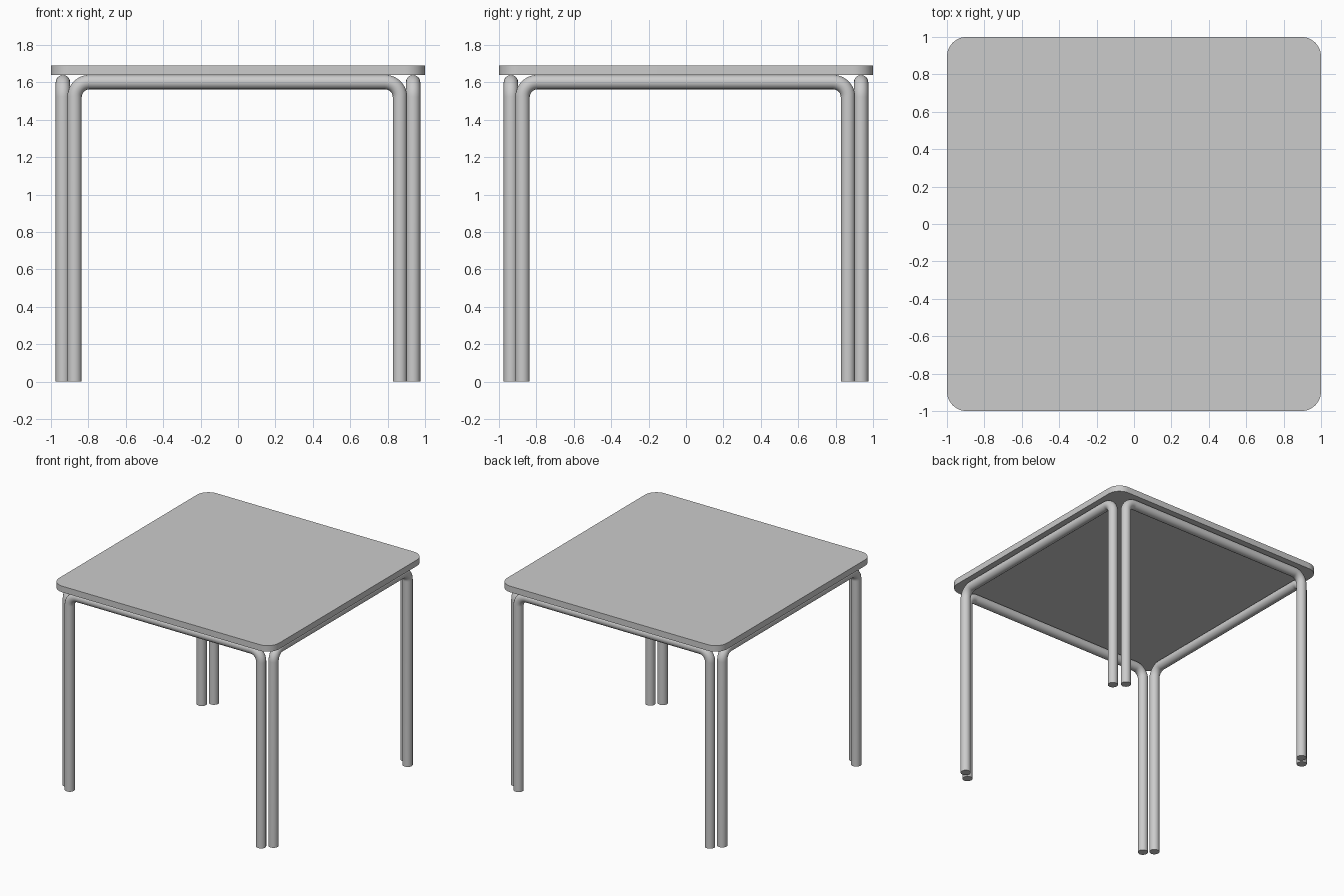
import bpy, bmesh
from math import cos, sin, pi, radians

if "Cube" in bpy.data.objects:
    bpy.data.objects.remove(bpy.data.objects["Cube"])

TOP_Z0, TOP_Z1, CORNER = 1.64, 1.69, 0.105
TUBE_R, BEND = 0.0385, 0.08
RAIL_Z = TOP_Z0 - TUBE_R
HALF, SHIFT, OFFSET = 0.87, -0.004, 0.936


def arc(cx, cy, r, a0, a1, n):
    return [(cx + r * cos(a0 + (a1 - a0) * i / n), cy + r * sin(a0 + (a1 - a0) * i / n))
            for i in range(n + 1)]


def smooth(obj):
    bpy.ops.object.select_all(action='DESELECT')
    obj.select_set(True)
    bpy.context.view_layer.objects.active = obj
    if obj.type == 'CURVE':
        bpy.ops.object.convert(target='MESH')
    bpy.ops.object.shade_smooth_by_angle(angle=radians(35))


# Rounded square table top
def make_top():
    c = 1 - CORNER
    outline = []
    for k, (sx, sy) in enumerate([(1, 1), (-1, 1), (-1, -1), (1, -1)]):
        outline += arc(sx * c, sy * c, CORNER, k * pi / 2, (k + 1) * pi / 2, 12)
    bm = bmesh.new()
    face = bm.faces.new([bm.verts.new((x, y, TOP_Z0)) for x, y in outline])
    ext = bmesh.ops.extrude_face_region(bm, geom=[face])
    verts = [g for g in ext['geom'] if isinstance(g, bmesh.types.BMVert)]
    bmesh.ops.translate(bm, vec=(0, 0, TOP_Z1 - TOP_Z0), verts=verts)
    bmesh.ops.recalc_face_normals(bm, faces=bm.faces)
    mesh = bpy.data.meshes.new("table_top")
    bm.to_mesh(mesh)
    bm.free()
    obj = bpy.data.objects.new("table_top", mesh)
    bpy.context.collection.objects.link(obj)
    smooth(obj)


# Bent tube: two legs joined by a rail under the top
def make_frame(name, place):
    b, zc = HALF - BEND, RAIL_Z - BEND
    path = [(-HALF, 0)] + arc(-b, zc, BEND, pi, pi / 2, 12)
    path += arc(b, zc, BEND, pi / 2, 0, 12) + [(HALF, 0)]
    curve = bpy.data.curves.new(name, 'CURVE')
    curve.dimensions = '3D'
    curve.bevel_depth = TUBE_R
    curve.bevel_resolution = 6
    curve.use_fill_caps = True
    spline = curve.splines.new('POLY')
    spline.points.add(len(path) - 1)
    for p, (u, z) in zip(spline.points, path):
        p.co = (*place(u + SHIFT), z, 1)
    obj = bpy.data.objects.new(name, curve)
    bpy.context.collection.objects.link(obj)
    smooth(obj)


make_top()
make_frame("front_leg_frame", lambda u: (u, -OFFSET))
make_frame("back_leg_frame", lambda u: (u, OFFSET))
make_frame("left_leg_frame", lambda u: (-OFFSET, u))
make_frame("right_leg_frame", lambda u: (OFFSET, u))
